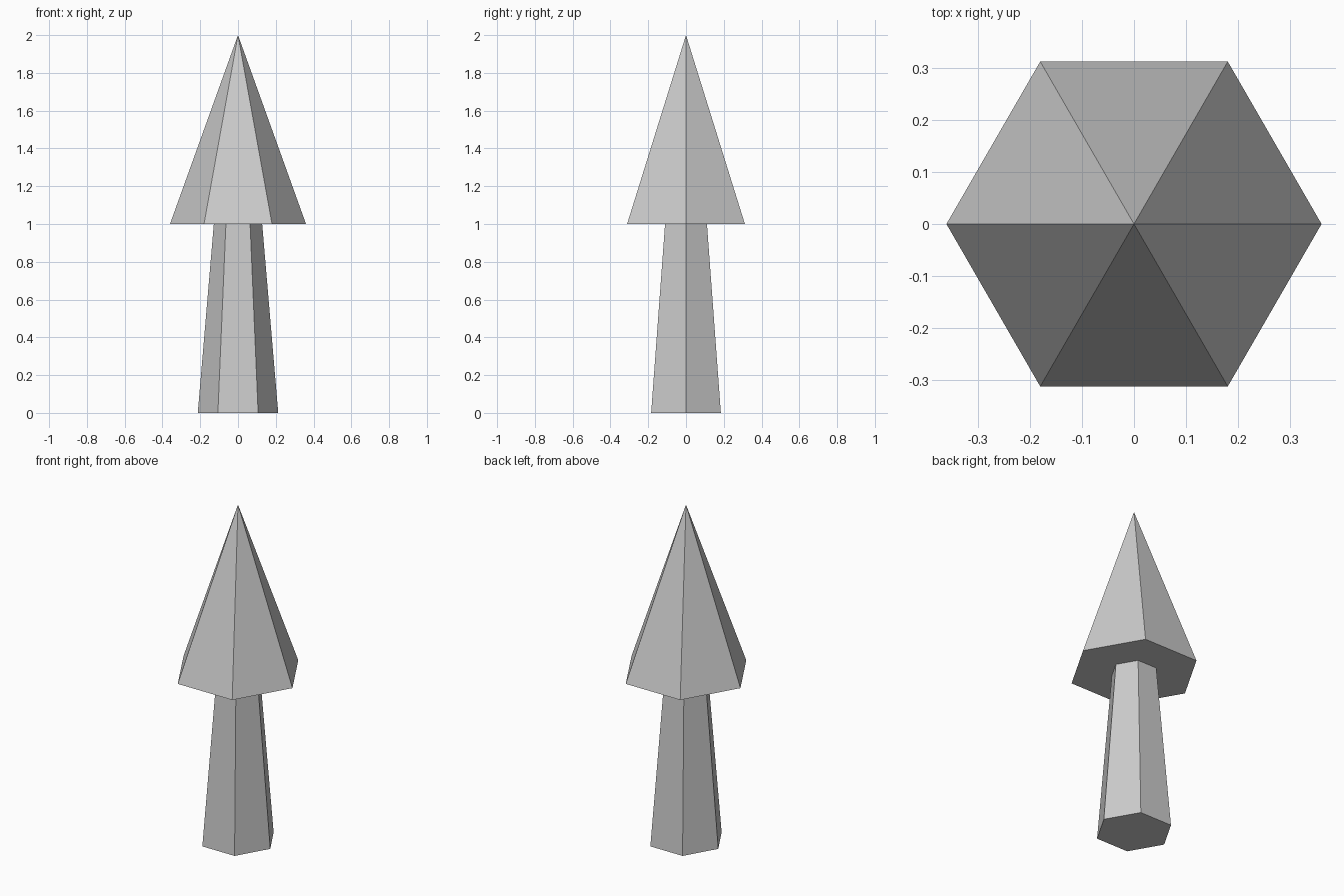
import bpy, bmesh
from math import cos, sin, pi

if "Cube" in bpy.data.objects:
    bpy.data.objects.remove(bpy.data.objects["Cube"])

SIDES = 6


def tapered_prism(name, r_bottom, r_top, z0, z1):
    """Closed hexagonal frustum, or a pyramid when r_top is 0; corners lie on the x axis."""
    bm = bmesh.new()

    def ring(r, z):
        return [bm.verts.new((r * cos(2 * pi * i / SIDES), r * sin(2 * pi * i / SIDES), z))
                for i in range(SIDES)]

    low = ring(r_bottom, z0)
    high = ring(r_top, z1) if r_top else [bm.verts.new((0, 0, z1))]
    bm.faces.new(low[::-1])
    if r_top:
        bm.faces.new(high)
    for i in range(SIDES):
        j = (i + 1) % SIDES
        bm.faces.new((low[i], low[j], high[j], high[i]) if r_top else (low[i], low[j], high[0]))
    mesh = bpy.data.meshes.new(name)
    bm.to_mesh(mesh)
    bm.free()
    obj = bpy.data.objects.new(name, mesh)
    bpy.context.collection.objects.link(obj)
    return obj


# Tapering trunk, wider at the ground
tapered_prism("trunk", 0.213, 0.128, 0.0, 1.0)

# Pointed crown
tapered_prism("crown", 0.36, 0.0, 1.0, 2.0)
